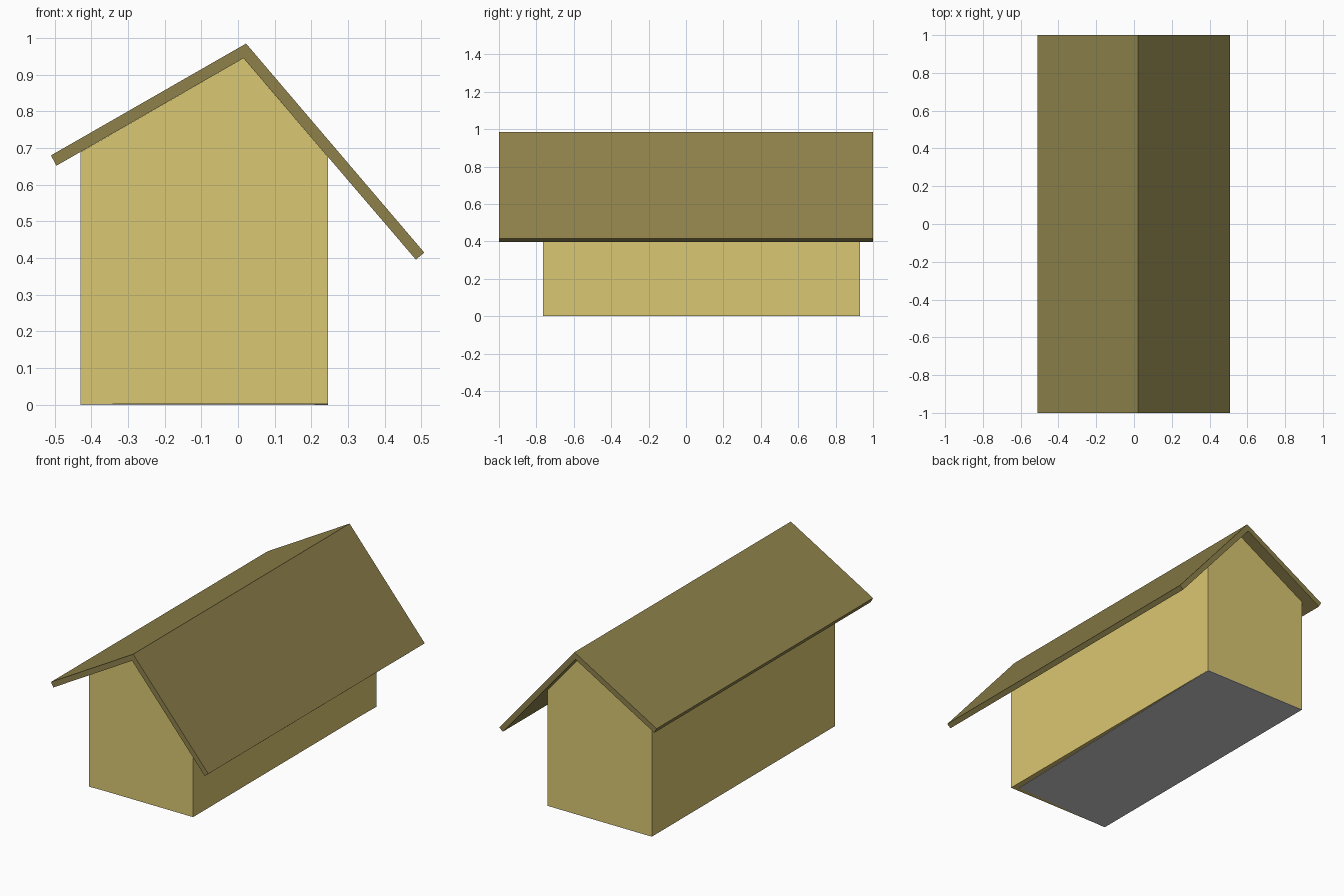
import bpy
import bmesh

if "Cube" in bpy.data.objects:
    bpy.data.objects.remove(bpy.data.objects["Cube"])


def material(name, rgb):
    m = bpy.data.materials.new(name)
    m.diffuse_color = (*rgb, 1.0)
    m.use_nodes = True
    m.node_tree.nodes["Principled BSDF"].inputs["Base Color"].default_value = m.diffuse_color
    return m


def extrude_profile(name, profile, y0, y1, mat=None):
    """Closed solid from an x-z outline drawn at y0 and swept to y1."""
    bm = bmesh.new()
    face = bm.faces.new([bm.verts.new((x, y0, z)) for x, z in profile])
    swept = bmesh.ops.extrude_face_region(bm, geom=[face])
    verts = [g for g in swept["geom"] if isinstance(g, bmesh.types.BMVert)]
    bmesh.ops.translate(bm, verts=verts, vec=(0, y1 - y0, 0))
    if face.is_valid and len(bm.faces) < len(profile) + 2:
        bm.faces.new([v for v in bm.verts if abs(v.co.y - y0) < 1e-6])
    bmesh.ops.recalc_face_normals(bm, faces=bm.faces)
    mesh = bpy.data.meshes.new(name)
    bm.to_mesh(mesh)
    bm.free()
    if mat:
        mesh.materials.append(mat)
    obj = bpy.data.objects.new(name, mesh)
    bpy.context.collection.objects.link(obj)
    return obj


wall_mat = material("wall_yellow", (0.70, 0.57, 0.17))
roof_mat = material("roof_olive", (0.27, 0.22, 0.07))

left, right, front, back = -0.43, 0.245, -0.765, 0.93

# Walls: gabled house body whose top meets the underside of the roof
extrude_profile(
    "walls",
    [(left, 0.002), (right, 0.002), (right, 0.676), (0.015, 0.945), (left, 0.689)],
    front, back, wall_mat)

# Roof: uneven folded slab overhanging every side
extrude_profile(
    "roof",
    [(-0.495, 0.652), (0.015, 0.945), (0.485, 0.396),
     (0.508, 0.415), (0.022, 0.985), (-0.51, 0.68)],
    -1.0, 1.0, roof_mat)

# Floor: thin grey panel under the body, pulled in at the front right corner
floor = extrude_profile(
    "floor",
    [(left, 0.0), (right, 0.0), (right, 0.004), (left, 0.004)],
    front, back)
for v in floor.data.vertices:
    if v.co.x > 0 and v.co.y < 0:
        v.co.x -= 0.035
        v.co.y += 0.03
